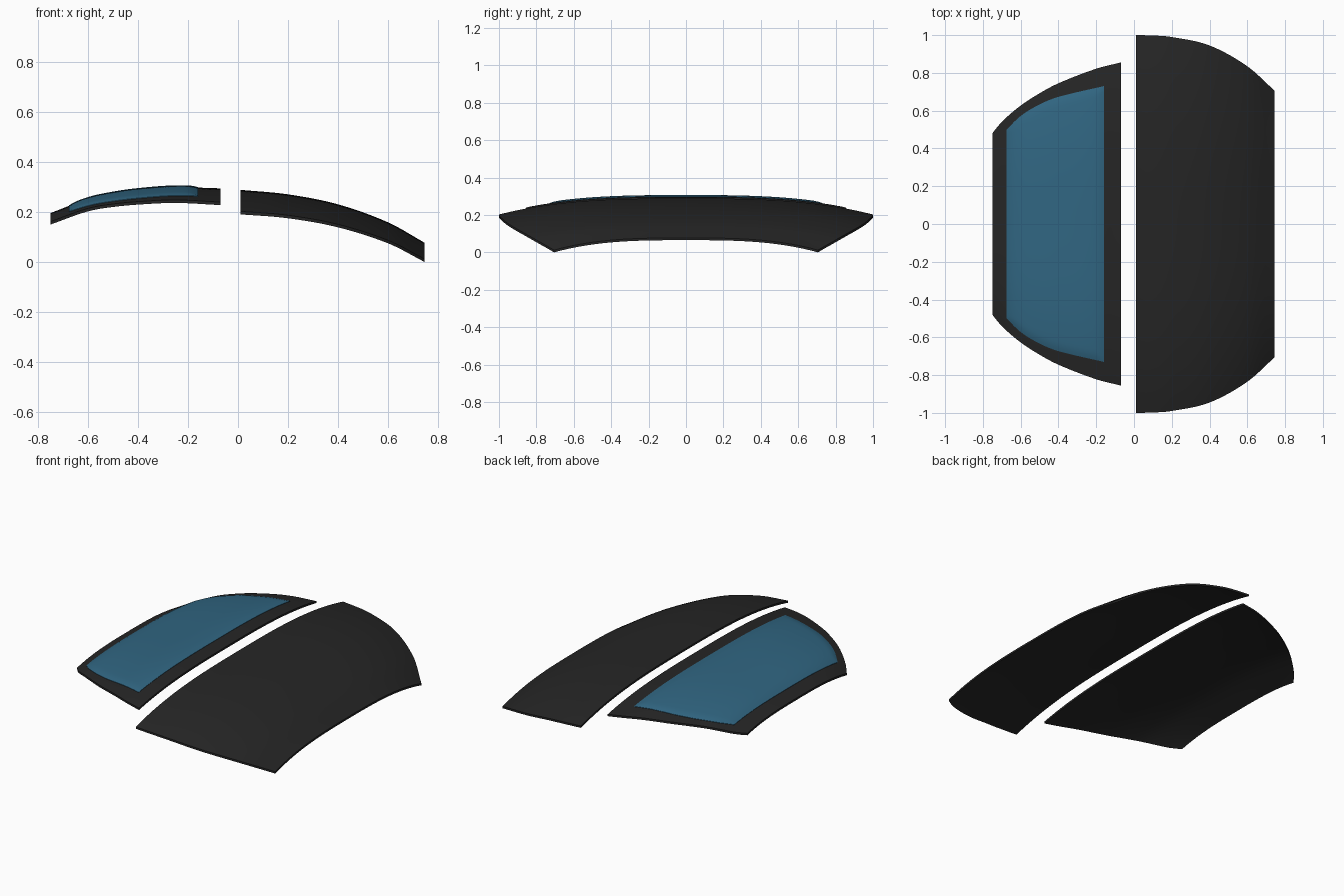
import bpy, bmesh

if "Cube" in bpy.data.objects:
    bpy.data.objects.remove(bpy.data.objects["Cube"])


def material(name, rgb):
    m = bpy.data.materials.new(name)
    m.diffuse_color = (*rgb, 1)
    m.use_nodes = True
    m.node_tree.nodes["Principled BSDF"].inputs["Base Color"].default_value = m.diffuse_color
    return m


black = material("black shell", (0.019, 0.019, 0.019))
blue = material("blue glass", (0.03, 0.132, 0.222))


def curve(pts):
    """Smooth interpolation through (x, value) points sorted by x."""
    n = len(pts)
    slopes = []
    for i in range(n):
        a, b = pts[max(i - 1, 0)], pts[min(i + 1, n - 1)]
        slopes.append((b[1] - a[1]) / (b[0] - a[0]))

    def f(x):
        i = 0
        while i < n - 2 and x > pts[i + 1][0]:
            i += 1
        (x0, y0), (x1, y1) = pts[i], pts[i + 1]
        h = x1 - x0
        t = (x - x0) / h
        return ((2*t**3 - 3*t**2 + 1) * y0 + (t**3 - 2*t**2 + t) * h * slopes[i]
                + (3*t**2 - 2*t**3) * y1 + (t**3 - t**2) * h * slopes[i + 1])
    return f


def sheet(name, x0, x1, half, height, thick, mat, nu=28, nv=64):
    """Curved panel: half(x) is its half length, height(x, y) its top."""
    bm = bmesh.new()
    layers = []
    for dz in (0, -thick):
        rows = []
        for i in range(nu + 1):
            x = x0 + (x1 - x0) * i / nu
            row = []
            for j in range(nv + 1):
                y = half(x) * (2 * j / nv - 1)
                row.append(bm.verts.new((x, y, height(x, y) + dz)))
            rows.append(row)
        layers.append(rows)
    top, bot = layers
    for i in range(nu):
        for j in range(nv):
            bm.faces.new((top[i][j], top[i+1][j], top[i+1][j+1], top[i][j+1]))
            bm.faces.new((bot[i][j], bot[i][j+1], bot[i+1][j+1], bot[i+1][j]))
    # close the rim
    rim = [(i, 0) for i in range(nu)] + [(nu, j) for j in range(nv)]
    rim += [(i, nv) for i in range(nu, 0, -1)] + [(0, j) for j in range(nv, 0, -1)]
    for (a, b), (c, d) in zip(rim, rim[1:] + rim[:1]):
        bm.faces.new((top[a][b], bot[a][b], bot[c][d], top[c][d]))
    bmesh.ops.recalc_face_normals(bm, faces=bm.faces)
    me = bpy.data.meshes.new(name)
    bm.to_mesh(me)
    bm.free()
    me.materials.append(mat)
    ob = bpy.data.objects.new(name, me)
    bpy.context.collection.objects.link(ob)
    bpy.ops.object.select_all(action='DESELECT')
    ob.select_set(True)
    bpy.context.view_layer.objects.active = ob
    bpy.ops.object.shade_smooth_by_angle()


def dome(ridge, drop, half):
    return lambda x, y: ridge(x) - drop(x) * abs(y / half(x)) ** 3


THICK = 0.012

# Large plain panel
big_half = curve([(0.01, 1.0), (0.1, 0.998), (0.2, 0.99), (0.4, 0.945),
                  (0.6, 0.835), (0.745, 0.705)])
big_ridge = curve([(0.01, 0.288), (0.2, 0.27), (0.4, 0.23), (0.6, 0.158), (0.745, 0.077)])
big_drop = curve([(0.01, 0.086), (0.4, 0.08), (0.745, 0.065)])
sheet("large_panel", 0.01, 0.745, big_half, dome(big_ridge, big_drop, big_half), THICK, black)

# Small panel that frames the window
frame_half = curve([(-0.75, 0.48), (-0.7, 0.541), (-0.6, 0.627), (-0.5, 0.692),
                    (-0.4, 0.745), (-0.2, 0.822), (-0.07, 0.855)])
frame_ridge = curve([(-0.75, 0.195), (-0.6, 0.251), (-0.5, 0.273), (-0.4, 0.287),
                     (-0.25, 0.298), (-0.07, 0.294)])
frame_drop = curve([(-0.75, 0.034), (-0.6, 0.037), (-0.4, 0.046), (-0.07, 0.055)])
frame_top = dome(frame_ridge, frame_drop, frame_half)
sheet("frame_panel", -0.75, -0.07, frame_half, frame_top, THICK, black)

# Window, a thin pillow on the frame with softly rounded edges
WX0, WX1 = -0.675, -0.16
win_half = curve([(WX0, 0.50), (-0.6, 0.572), (-0.5, 0.633), (-0.4, 0.673), (WX1, 0.73)])


def win_top(x, y):
    edge = min(x - WX0, WX1 - x, win_half(x) - abs(y))
    t = min(1, max(0, edge) / 0.05)
    return frame_top(x, y) + 0.002 + 0.006 * (1 - (1 - t) ** 2)


sheet("window", WX0, WX1, win_half, win_top, 0.009, blue, 40, 90)
